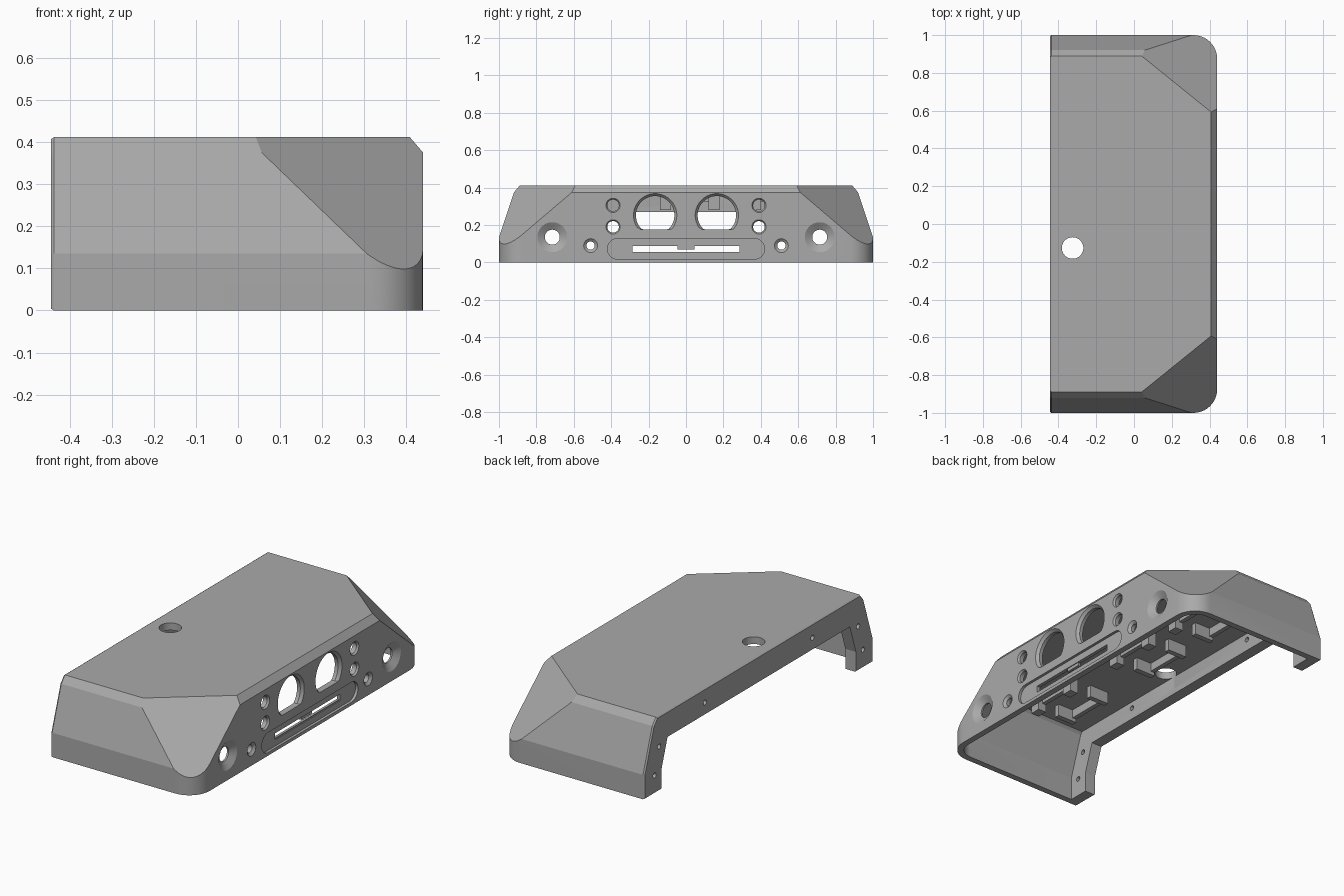
import bpy, bmesh
from math import cos, sin, pi, radians
from mathutils import Vector

if "Cube" in bpy.data.objects:
    bpy.data.objects.remove(bpy.data.objects["Cube"], do_unlink=True)

grey = bpy.data.materials.new("plain_grey")
grey.use_nodes = True
grey.diffuse_color = (0.4, 0.4, 0.4, 1)
grey.node_tree.nodes["Principled BSDF"].inputs["Base Color"].default_value = (0.4, 0.4, 0.4, 1)


def finish(bm, name):
    bmesh.ops.recalc_face_normals(bm, faces=bm.faces)
    mesh = bpy.data.meshes.new(name)
    bm.to_mesh(mesh)
    bm.free()
    mesh.materials.append(grey)
    obj = bpy.data.objects.new(name, mesh)
    bpy.context.collection.objects.link(obj)
    return obj


def loft(name, ring0, x0, ring1, x1):
    """Closed solid between two matching (y, z) outlines."""
    bm = bmesh.new()
    a = [bm.verts.new((x0, y, z)) for y, z in ring0]
    b = [bm.verts.new((x1, y, z)) for y, z in ring1]
    n = len(a)
    for i in range(n):
        j = (i + 1) % n
        bm.faces.new((a[i], a[j], b[j], b[i]))
    bm.faces.new(a)
    bm.faces.new(b)
    return finish(bm, name)


def ring(y, z, r, half=0, floor=-1, n=36):
    """Circle, slot with straight middle, or circle with a flat bottom."""
    pts = []
    for i in range(n):
        t = 2 * pi * (i + 0.5) / n
        side = half if cos(t) > 0 else -half
        pts.append((y + side + r * cos(t), max(z + r * sin(t), floor)))
    return pts


def box(name, x, y, z):
    outline = [(y[0], z[0]), (y[1], z[0]), (y[1], z[1]), (y[0], z[1])]
    return loft(name, outline, x[0], outline, x[1])


def housing(name, inset, back, bottom, top):
    """Rounded footprint, extruded and trimmed by the sloping planes."""
    bm = bmesh.new()
    r = max(0.125 - inset, 0.02)
    cx, cy = 0.44 - inset - r, 1 - inset - r
    arc = [(cx + r * sin(t), cy + r * cos(t)) for t in [pi / 2 * i / 10 for i in range(11)]]
    half = [(back, 1 - inset)] + arc
    outline = half + [(x, -y) for x, y in reversed(half)]
    face = bm.faces.new([bm.verts.new((x, y, bottom)) for x, y in outline])
    up = bmesh.ops.extrude_face_region(bm, geom=[face])["geom"]
    bmesh.ops.translate(bm, verts=[v for v in up if isinstance(v, bmesh.types.BMVert)],
                        vec=(0, 0, top - bottom))
    planes = [((0.44, 0, 0.375), (0.035, 0, 0.03))]
    for s in (1, -1):
        planes += [((0, s, 0.135), (0, s * 0.24, 0.08)),
                   ((0, s * 0.92, 0.375), (0, s * 0.035, 0.03)),
                   ((0.04, s * 0.89, 0.412), (0.084, s * 0.104, 0.122))]
    for co, no in planes:
        no = Vector(no).normalized()
        cut = bmesh.ops.bisect_plane(bm, geom=bm.verts[:] + bm.edges[:] + bm.faces[:],
                                     plane_co=Vector(co) - no * inset, plane_no=no,
                                     clear_outer=True)["geom_cut"]
        edges = [e for e in cut if isinstance(e, bmesh.types.BMEdge)]
        if edges:
            bmesh.ops.holes_fill(bm, edges=edges, sides=0)
    return finish(bm, name)


def cut(target, cutter):
    mod = target.modifiers.new("cut", "BOOLEAN")
    mod.operation = "DIFFERENCE"
    mod.solver = "EXACT"
    mod.object = cutter
    bpy.ops.object.select_all(action="DESELECT")
    bpy.context.view_layer.objects.active = target
    target.select_set(True)
    bpy.ops.object.modifier_apply(modifier=mod.name)
    bpy.data.objects.remove(cutter, do_unlink=True)


# Outer casing with a small raised lip around the back
casing = housing("casing", 0, -0.437, 0, 0.412)
bm = bmesh.new()
bm.from_mesh(casing.data)
bm.normal_update()
rear = [f for f in bm.faces if f.normal.x < -0.99]
bmesh.ops.inset_region(bm, faces=rear, thickness=0.006)
bmesh.ops.translate(bm, verts=list({v for f in rear for v in f.verts}), vec=(-0.008, 0, 0))
bm.to_mesh(casing.data)
bm.free()

# Hollow inside and open back, leaving a flange
cut(casing, housing("cavity_cutter", 0.035, -0.38, -0.1, 0.372))
cut(casing, housing("back_cutter", 0.15, -0.6, -0.1, 0.27))


# Panel openings: flared outside, straight through
def opening(y, z, outer, inner, depth, half=0, floor=-1):
    mouth = ring(y, z, outer, half, floor)
    hole = ring(y, z, inner, half, floor)
    grow = ring(y, z, outer + (outer - inner) * 0.01 / depth, half, floor)
    cut(casing, loft("flare_cutter", hole, 0.44 - depth, grow, 0.45))
    cut(casing, loft("hole_cutter", hole, 0.34, hole, 0.445))


for s in (1, -1):
    opening(s * 0.165, 0.252, 0.116, 0.103, 0.015, floor=0.176)
    for z in (0.305, 0.19):
        opening(s * 0.39, z, 0.038, 0.031, 0.01)
    opening(s * 0.715, 0.135, 0.08, 0.04, 0.025)
    opening(s * 0.51, 0.09, 0.037, 0.022, 0.012)

# Long recessed slot
recess = ring(0, 0.0725, 0.055, half=0.365)
cut(casing, loft("recess_cutter", recess, 0.425, recess, 0.46))
cut(casing, box("slot_cutter", (0.36, 0.45), (-0.285, 0.285), (0.052, 0.088)))

# Screw holes through the rear flange
for s in (1, -1):
    for y, z in ((0.47, 0.335), (0.87, 0.245), (0.91, 0.1)):
        screw = ring(s * y, z, 0.014, n=16)
        cut(casing, loft("screw_cutter", screw, -0.5, screw, -0.34))

# Round hole in the roof
bm = bmesh.new()
bmesh.ops.create_cone(bm, cap_ends=True, segments=36, radius1=0.057, radius2=0.057, depth=0.2)
bmesh.ops.translate(bm, verts=bm.verts, vec=(-0.325, -0.127, 0.4))
cut(casing, finish(bm, "roof_cutter"))

bpy.ops.object.select_all(action="DESELECT")
casing.select_set(True)
bpy.context.view_layer.objects.active = casing
bpy.ops.object.shade_smooth_by_angle(angle=radians(15))

# Slot tab and slot sill
box("slot_tab", (0.406, 0.42), (-0.045, 0.045), (0.07, 0.09))
box("slot_sill", (0.406, 0.42), (-0.286, 0.286), (0.05, 0.057))

# Board brackets under the roof
for y in (-0.62, 0.02, 0.5):
    w = 0.13
    for x in (-0.22, 0.0):
        box("bracket_rail", (x, x + 0.025), (y - w, y + w), (0.325, 0.38))
    for s in (1, -1):
        e = y + s * w
        box("bracket_end", (-0.22, -0.1), (e - 0.015, e + 0.015), (0.305, 0.38))
        box("bracket_clip", (0.0, 0.05), (e - 0.03, e + 0.03), (0.28, 0.38))
